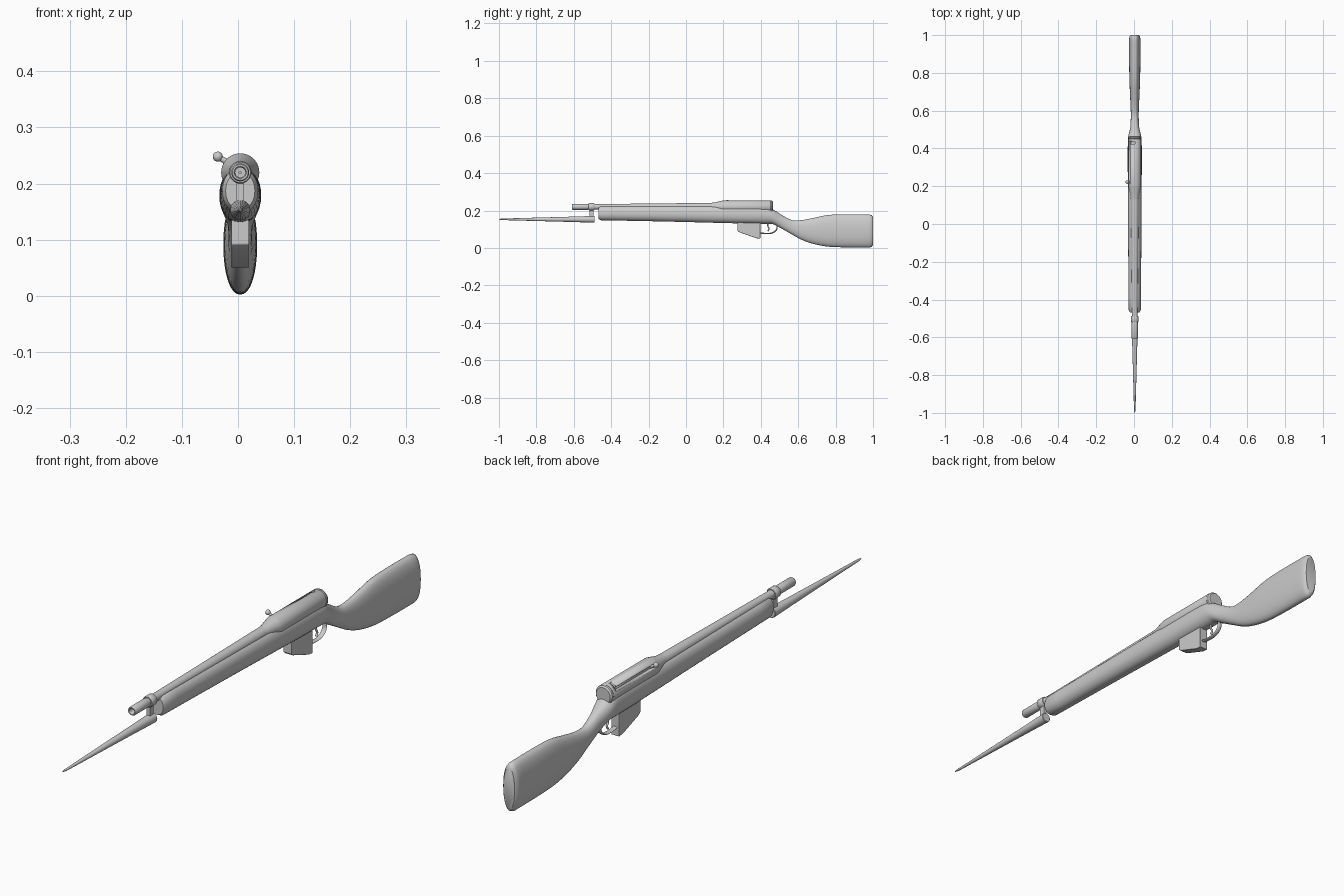
import bpy, bmesh, math
from mathutils import Vector

if "Cube" in bpy.data.objects:
    bpy.data.objects.remove(bpy.data.objects["Cube"])

CX = 0.004  # rifle axis; the bolt handle sticks out to -x


def finish(bm, name, angle=35):
    bmesh.ops.recalc_face_normals(bm, faces=bm.faces)
    me = bpy.data.meshes.new(name)
    bm.to_mesh(me)
    bm.free()
    ob = bpy.data.objects.new(name, me)
    bpy.context.collection.objects.link(ob)
    bpy.ops.object.select_all(action='DESELECT')
    ob.select_set(True)
    bpy.context.view_layer.objects.active = ob
    bpy.ops.object.shade_smooth_by_angle(angle=math.radians(angle))
    return ob


def skin(name, rings, closed=False, angle=35):
    """Bridge a list of equal-length point rings; cap the ends unless closed."""
    bm = bmesh.new()
    vs = [[bm.verts.new(p) for p in r] for r in rings]
    n = len(vs[0])
    pairs = list(zip(vs, vs[1:])) + ([(vs[-1], vs[0])] if closed else [])
    for a, b in pairs:
        for i in range(n):
            j = (i + 1) % n
            bm.faces.new((a[i], a[j], b[j], b[i]))
    if not closed:
        bm.faces.new(vs[0])
        bm.faces.new(vs[-1])
    return finish(bm, name, angle)


def oval(y, hw, z0, z1, n=32, e=1.0):
    zc, hh = (z0 + z1) / 2, (z1 - z0) / 2
    sp = lambda v: math.copysign(abs(v) ** e, v)
    return [(CX + hw * sp(math.cos(2 * math.pi * i / n)), y,
             zc + hh * sp(math.sin(2 * math.pi * i / n))) for i in range(n)]


def lathe(name, prof, z, n=32, closed=False):
    """Turn (y, radius) pairs about an axis along y."""
    return skin(name, [oval(y, r, z - r, z + r, n) for y, r in prof], closed)


def prism(name, pts, hw, bevel=0.0):
    """Extrude a (y, z) side profile symmetrically in x."""
    ob = skin(name, [[(CX + s * hw, y, z) for y, z in pts] for s in (-1, 1)])
    if bevel:
        m = ob.modifiers.new("bevel", 'BEVEL')
        m.width, m.segments = bevel, 3
    return ob


def tube(name, pts, rx, r, n=10):
    """Sweep an oval along a path of (y, z) points."""
    rings = []
    for i, (y, z) in enumerate(pts):
        a, b = pts[max(i - 1, 0)], pts[min(i + 1, len(pts) - 1)]
        d = Vector((b[0] - a[0], b[1] - a[1])).normalized()
        rings.append([(CX + rx * math.cos(t), y - d.y * r * math.sin(t), z + d.x * r * math.sin(t))
                      for t in (2 * math.pi * k / n for k in range(n))])
    return skin(name, rings, angle=50)


def spline(keys, steps=4):
    """Catmull-Rom through tuples."""
    out = []
    for i in range(len(keys) - 1):
        p = [keys[max(i - 1, 0)], keys[i], keys[i + 1], keys[min(i + 2, len(keys) - 1)]]
        for s in range(steps):
            t = s / steps
            out.append(tuple(0.5 * (2 * b + (c - a) * t + (2 * a - 5 * b + 4 * c - d) * t * t
                                    + (3 * b - a - 3 * c + d) * t ** 3) for a, b, c, d in zip(*p)))
    return out + [keys[-1]]


# Stock: (y, half width, bottom, top), fore-end to butt
body = spline([(-0.455, .032, .148, .226), (-.1, .035, .141, .227), (.25, .037, .132, .228),
               (.42, .037, .129, .226), (.465, .034, .127, .206), (.51, .024, .104, .178),
               (.565, .021, .073, .149), (.62, .022, .043, .149), (.68, .025, .022, .160),
               (.76, .028, .007, .176), (.86, .030, .003, .180), (.98, .030, .002, .179)])
ends = [(-0.468, .026, .155, .219)], [(.993, .028, .006, .175), (1.0, .022, .016, .165)]
skin("stock", [oval(*k, e=0.92) for k in ends[0] + body + ends[1]], angle=40)

# Barrel with a hollow muzzle
lathe("barrel", [(-.55, .009), (-.605, .009), (-.61, .011), (-.61, .014), (-.606, .016), (-.525, .016),
                 (-.52, .0145), (-.46, .0145), (.14, .021), (.14, .002), (-.55, .002)], .22, closed=True)
lathe("barrel_band", [(-.520, .014), (-.520, .018), (-.517, .020), (-.493, .020),
                      (-.490, .018), (-.490, .014)], .22)

# Receiver with L-shaped bolt slot on the left
receiver = lathe("receiver", [(.12, .020), (.15, .0225), (.19, .032), (.20, .034), (.448, .034),
                              (.451, .0325), (.454, .034), (.460, .033), (.465, .028)], .22, 40)


def box(name, x0, x1, y0, y1, z0, z1):
    return skin(name, [[(x0, y, z0), (x1, y, z0), (x1, y, z1), (x0, y, z1)] for y in (y0, y1)])


for i, b in enumerate([(-.05, -.016, .215, .436, .232, .243), (-.019, .004, .424, .436, .239, .27)]):
    cutter = box("slot_cutter_%d" % i, *b)
    cutter.hide_render = True
    cutter.hide_set(True)
    m = receiver.modifiers.new("slot", 'BOOLEAN')
    m.operation, m.object = 'DIFFERENCE', cutter

# Bolt handle: stem and ball
a, b = Vector((-.012, .222, .234)), Vector((-.036, .222, .248))
d = b - a
bm = bmesh.new()
rot = d.to_track_quat('Z', 'Y').to_matrix().to_4x4()
rot.translation = (a + b) / 2
bmesh.ops.create_cone(bm, cap_ends=True, segments=16, radius1=.006, radius2=.0045,
                      depth=d.length, matrix=rot)
finish(bm, "bolt_stem")
bm = bmesh.new()
bmesh.ops.create_uvsphere(bm, u_segments=20, v_segments=12, radius=.009)
bmesh.ops.translate(bm, verts=bm.verts, vec=b)
finish(bm, "bolt_knob")

# Magazine, trigger and guard
prism("magazine", [(.275, .15), (.275, .092), (.285, .084), (.375, .052), (.397, .050), (.397, .15)],
      .016, .002)
guard = spline([(.395, .080), (.43, .077), (.455, .079), (.475, .088), (.486, .104), (.486, .125)], 5)
tube("trigger_guard", guard, .009, .0035)
tube("trigger", spline([(.437, .135), (.438, .115), (.444, .102), (.438, .090)], 4), .004, .0035)

# Bayonet: bracket, socket and tapering blade
prism("bayonet_lug", [(-.516, .155), (-.516, .208), (-.494, .208), (-.494, .155)], .007, .001)
lathe("bayonet", [(-.488, .016), (-.490, .018), (-.54, .0165), (-.60, .0145),
                  (-.985, .004), (-1.0, .0015)], .153, 20)
